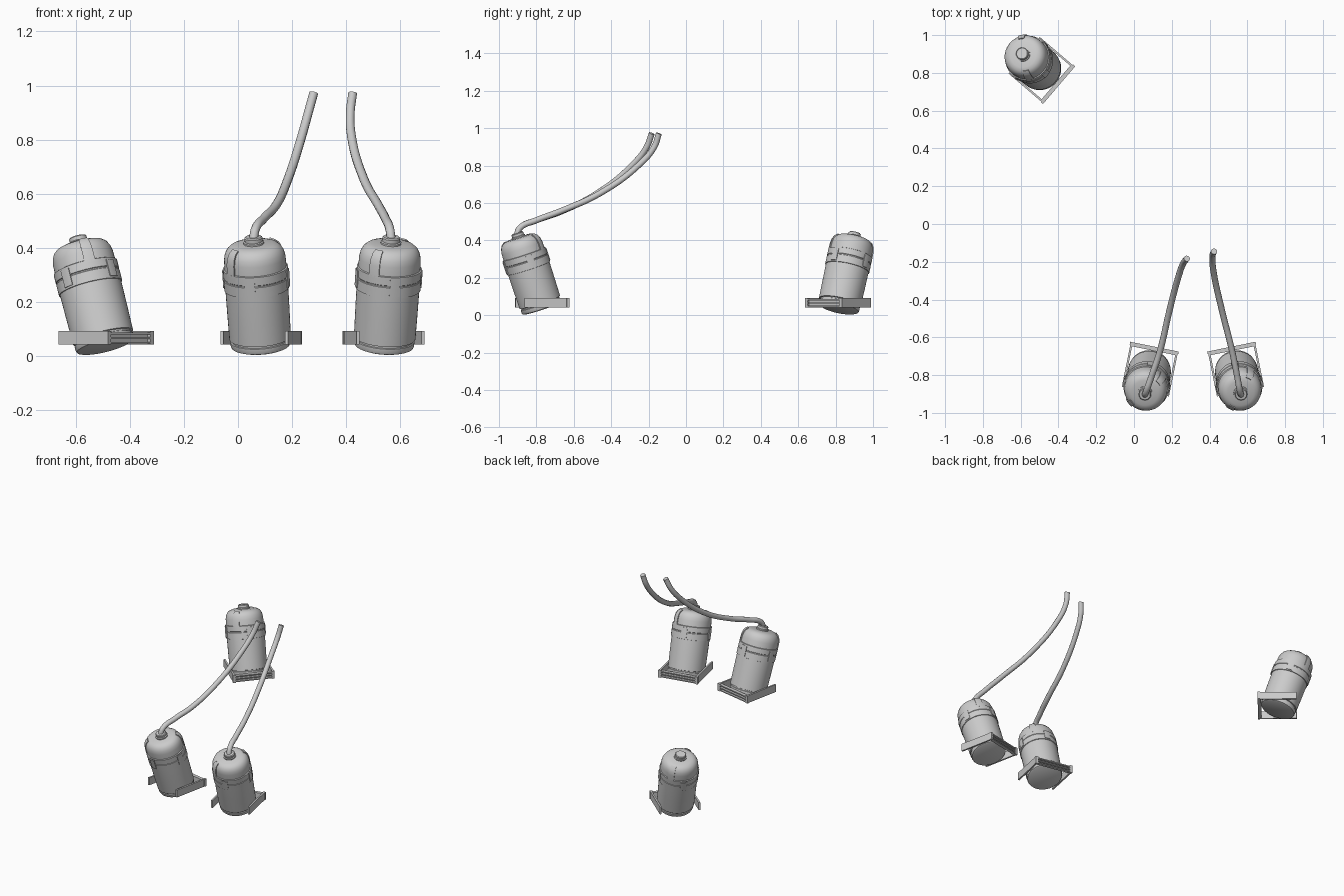
import bpy, math
from mathutils import Matrix, Vector

if "Cube" in bpy.data.objects:
    bpy.data.objects.remove(bpy.data.objects["Cube"])

TILT = math.radians(18.5)


def make_mesh(name, verts, faces, mat):
    me = bpy.data.meshes.new(name)
    me.from_pydata(verts, [], faces)
    me.update()
    ob = bpy.data.objects.new(name, me)
    ob.matrix_world = mat
    bpy.context.collection.objects.link(ob)
    return ob


def smooth(ob):
    bpy.ops.object.select_all(action='DESELECT')
    ob.select_set(True)
    bpy.context.view_layer.objects.active = ob
    bpy.ops.object.shade_smooth_by_angle(angle=math.radians(32))


def revolve(name, profile, mat, n=48):
    verts = [(r * math.cos(2 * math.pi * i / n), r * math.sin(2 * math.pi * i / n), z)
             for r, z in profile for i in range(n)]
    faces = [(j * n + i, j * n + (i + 1) % n, (j + 1) * n + (i + 1) % n, (j + 1) * n + i)
             for j in range(len(profile) - 1) for i in range(n)]
    faces.append(tuple(reversed(range(n))))
    faces.append(tuple(range(len(verts) - n, len(verts))))
    smooth(make_mesh(name, verts, faces, mat))


def sector(name, profile, centre, half, mat, n=6):
    # closed cross-section swept through part of a turn
    m = len(profile)
    angles = [math.radians(centre - half + 2 * half * i / n) for i in range(n + 1)]
    verts = [(r * math.cos(a), r * math.sin(a), z) for a in angles for r, z in profile]
    faces = [(i * m + j, (i + 1) * m + j, (i + 1) * m + (j + 1) % m, i * m + (j + 1) % m)
             for i in range(n) for j in range(m)]
    faces += [tuple(range(m)), tuple(reversed(range(n * m, (n + 1) * m)))]
    smooth(make_mesh(name, verts, faces, mat))


def box(name, centre, size, mat):
    c, s = Vector(centre), Vector(size) / 2
    verts = [(c.x + x * s.x, c.y + y * s.y, c.z + z * s.z)
             for x in (-1, 1) for y in (-1, 1) for z in (-1, 1)]
    faces = [(0, 1, 3, 2), (4, 6, 7, 5), (0, 4, 5, 1), (2, 3, 7, 6), (0, 2, 6, 4), (1, 5, 7, 3)]
    return make_mesh(name, verts, faces, mat)


# Body outline with rounded shoulder, stepped foot and strap band
BODY = [(0.098, 0.0), (0.108, 0.004), (0.111, 0.012), (0.111, 0.026), (0.107, 0.028),
        (0.107, 0.034), (0.114, 0.036), (0.1155, 0.13), (0.1165, 0.226), (0.1155, 0.30),
        (0.114, 0.345), (0.110, 0.366), (0.101, 0.383), (0.088, 0.394), (0.07, 0.4), (0.03, 0.402)]
BAND = [(0.113, 0.226), (0.1205, 0.228), (0.1205, 0.268), (0.118, 0.270), (0.118, 0.274),
        (0.1205, 0.276), (0.1205, 0.308), (0.113, 0.311)]
CAP = [(0.038, 0.396), (0.038, 0.408), (0.033, 0.411), (0.033, 0.424), (0.029, 0.428), (0.01, 0.428)]
STRAP = [(0.11, 0.30), (0.1205, 0.30), (0.1195, 0.345), (0.115, 0.368), (0.105, 0.387),
         (0.090, 0.399), (0.085, 0.392), (0.104, 0.375)]
CLIP = [(0.11, 0.235), (0.124, 0.235), (0.124, 0.300), (0.11, 0.300)]


def canister(tag, x, y, yaw):
    # x, y is where the axis meets the bottom
    spin = Matrix.Rotation(math.radians(yaw), 4, 'Z')
    can = Matrix.Translation((x, y, 0.035)) @ spin @ Matrix.Rotation(TILT, 4, 'X')
    revolve(tag + "_tank_body", BODY, can)
    revolve(tag + "_strap_band", BAND, can)
    revolve(tag + "_cap", CAP, can)
    for a in (50, 230):
        sector(tag + "_shoulder_strap", STRAP, a, 10, can)
    for a in (0, 90, 180, 270):
        sector(tag + "_band_clip", CLIP, a, 9, can)

    # Level foot frame: two side rails and a layered cross bar
    base = Matrix.Translation((x, y, 0)) @ spin
    for s in (-1, 1):
        box(tag + "_side_rail", (s * 0.122, 0, 0.067), (0.011, 0.24, 0.05), base)
        box(tag + "_rail_end", (s * 0.122, 0.116, 0.067), (0.018, 0.014, 0.05), base)
    for z in (0.049, 0.066, 0.083):
        box(tag + "_cross_plate", (0, 0.112, z), (0.236, 0.022, 0.007), base)
    box(tag + "_cross_web", (0, 0.104, 0.066), (0.236, 0.006, 0.036), base)


def hose(name, points):
    cu = bpy.data.curves.new(name, 'CURVE')
    cu.dimensions = '3D'
    cu.bevel_depth = 0.0165
    cu.bevel_resolution = 4
    cu.use_fill_caps = True
    cu.resolution_u = 8
    sp = cu.splines.new('BEZIER')
    sp.bezier_points.add(len(points) - 1)
    for bp, p in zip(sp.bezier_points, points):
        bp.co = p
        bp.handle_left_type = bp.handle_right_type = 'AUTO'
    ob = bpy.data.objects.new(name, cu)
    bpy.context.collection.objects.link(ob)


canister("front_left", 0.084, -0.770, -11.5)
canister("front_right", 0.540, -0.770, 11.5)
canister("rear", -0.490, 0.815, -130.5)

# Hoses rising from the two front caps
hose("left_hose", [(0.057, -0.905, 0.425), (0.063, -0.89, 0.465), (0.095, -0.80, 0.508),
                   (0.137, -0.675, 0.552), (0.185, -0.47, 0.655), (0.235, -0.28, 0.81),
                   (0.26, -0.21, 0.90), (0.28, -0.183, 0.972)])
hose("right_hose", [(0.567, -0.905, 0.425), (0.562, -0.89, 0.465), (0.545, -0.80, 0.508),
                    (0.52, -0.675, 0.555), (0.465, -0.455, 0.655), (0.42, -0.245, 0.81),
                    (0.415, -0.17, 0.90), (0.424, -0.145, 0.972)])
